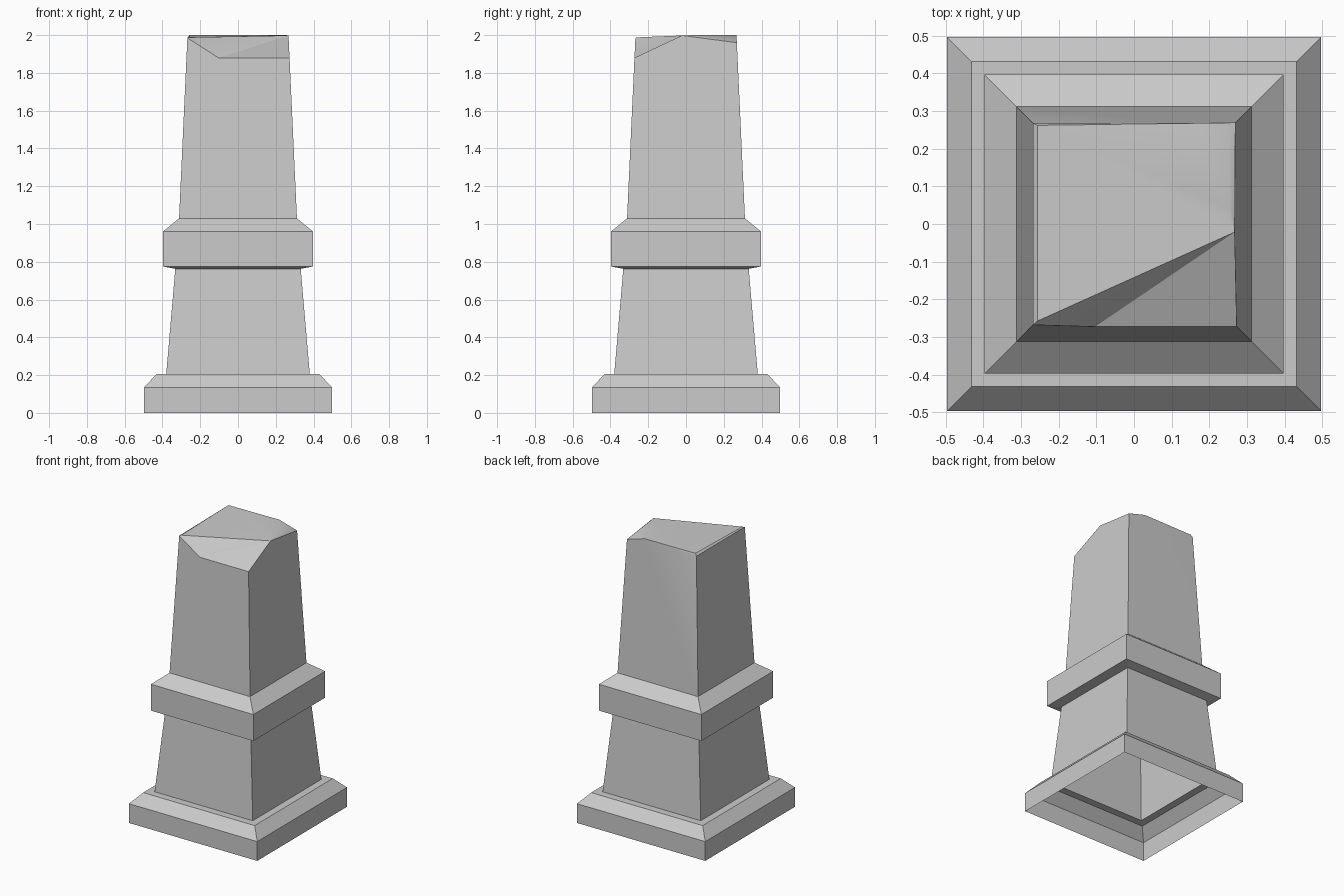
import bpy
import bmesh

cube = bpy.data.objects.get("Cube")
if cube:
    bpy.data.objects.remove(cube, do_unlink=True)

stone = bpy.data.materials.new("grey stone")
stone.use_nodes = True
grey = (0.6, 0.6, 0.6, 1)
stone.diffuse_color = grey
stone.node_tree.nodes["Principled BSDF"].inputs["Base Color"].default_value = grey

CORNERS = [(-1, -1), (1, -1), (1, 1), (-1, 1)]


def finish(name, bm):
    mesh = bpy.data.meshes.new(name)
    bm.to_mesh(mesh)
    bm.free()
    mesh.materials.append(stone)
    obj = bpy.data.objects.new(name, mesh)
    bpy.context.collection.objects.link(obj)
    return obj


def square_tier(name, profile):
    """Open square shell through (half width, height) levels, bottom to top."""
    bm = bmesh.new()
    rings = [[bm.verts.new((x * w, y * w, z)) for x, y in CORNERS] for w, z in profile]
    for low, high in zip(rings, rings[1:]):
        for i in range(4):
            j = (i + 1) % 4
            bm.faces.new((low[i], low[j], high[j], high[i]))
    return finish(name, bm)


# Hollow plinth, lower shaft and collar
square_tier("plinth", [(0.497, 0), (0.497, 0.135), (0.432, 0.205), (0.38, 0.205)])
square_tier("lower_shaft", [(0.38, 0.205), (0.332, 0.763)])
square_tier("collar", [(0.332, 0.763), (0.397, 0.775), (0.397, 0.96), (0.312, 1.03)])

# Upper shaft with a broken rim; rim points are fractions of the tapering width
bm = bmesh.new()


def rim_vert(x, y, z):
    w = 0.312 - 0.046 * (z - 1.03)
    return bm.verts.new((x * w, y * w, z))


foot = [rim_vert(x, y, 1.03) for x, y in CORNERS]
front_left = rim_vert(-1, -1, 1.985)
front_notch = rim_vert(-0.38, -1, 1.88)
front_right = rim_vert(1, -1, 1.88)
side_peak = rim_vert(1, -0.08, 1.998)
back_right = rim_vert(1, 1, 1.96)
back_peak = rim_vert(0.5, 1, 2)
back_left = rim_vert(-1, 1, 1.985)
sides = [
    (front_right, front_notch, front_left),
    (back_right, side_peak, front_right),
    (back_left, back_peak, back_right),
    (front_left, back_left),
]
for i, rim in enumerate(sides):
    bm.faces.new((foot[i], foot[(i + 1) % 4], *rim))

# Broken top: narrow chipped edges on both sides and a fan from the side peak
chip_front = bm.verts.new((-0.257, -0.258, 1.988))
chip_back = bm.verts.new((-0.257, 0.262, 2))
ridge = bm.verts.new((0.254, 0.04, 2))
ridge_back = bm.verts.new((0.254, 0.255, 1.972))
top = [
    (front_left, chip_front, chip_back, back_left),
    (front_left, front_notch, chip_front),
    (back_left, chip_back, back_peak),
    (side_peak, back_right, ridge_back, ridge),
    (back_right, back_peak, ridge_back),
    (ridge, ridge_back, back_peak),
    (ridge, back_peak, chip_back),
    (side_peak, ridge, chip_back),
    (side_peak, chip_back, chip_front),
    (side_peak, chip_front, front_notch),
    (side_peak, front_notch, front_right),
]
for corners in top:
    bm.faces.new(corners)
bmesh.ops.recalc_face_normals(bm, faces=bm.faces)
shaft = finish("upper_shaft", bm)

# Soft shading across the worn top, crisp edges elsewhere
bpy.ops.object.select_all(action="DESELECT")
shaft.select_set(True)
bpy.context.view_layer.objects.active = shaft
bpy.ops.object.shade_smooth_by_angle(angle=0.55)
